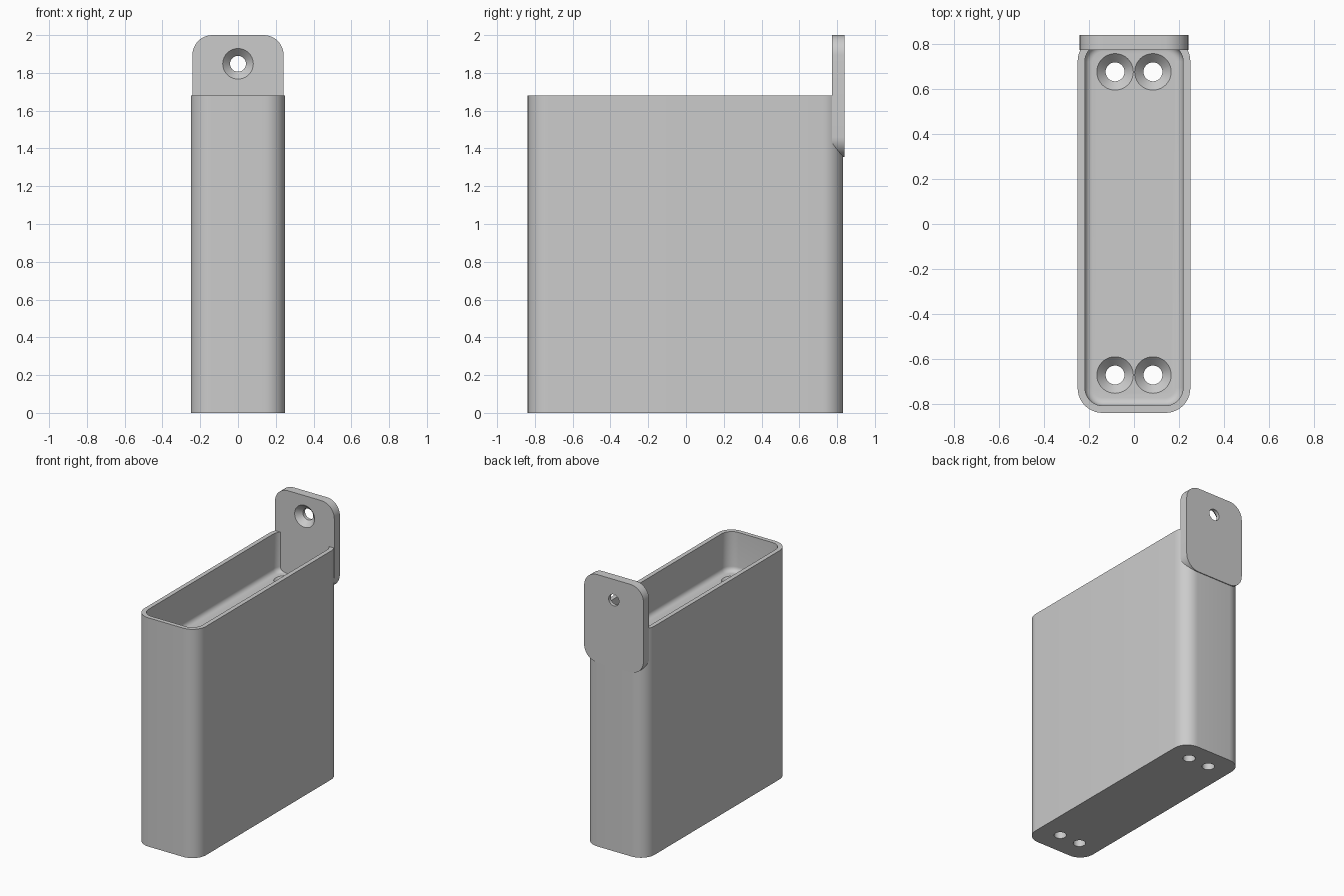
import bpy
import bmesh
from math import cos, sin, pi, radians
from mathutils import Matrix

cube = bpy.data.objects.get("Cube")
if cube:
    bpy.data.objects.remove(cube)

grey = bpy.data.materials.new("plain grey")
grey.use_nodes = True
colour = (0.6, 0.6, 0.6, 1)
grey.diffuse_color = colour
grey.node_tree.nodes["Principled BSDF"].inputs["Base Color"].default_value = colour

BODY_Y = -0.003
RIM_Z = 1.68
FLOOR_Z = 1.39
TAB_FRONT, TAB_BACK = 0.773, 0.838


def make_object(name, bm):
    bmesh.ops.recalc_face_normals(bm, faces=bm.faces)
    mesh = bpy.data.meshes.new(name)
    bm.to_mesh(mesh)
    bm.free()
    mesh.materials.append(grey)
    obj = bpy.data.objects.new(name, mesh)
    bpy.context.collection.objects.link(obj)
    return obj


def rounded_slab(name, half_w, half_h, radius, z0, z1, fillet=0, steps=10):
    """Rounded rectangle extruded along z, with an optional rounded lower edge."""
    rings = [(0, z0), (0, z1)]
    if fillet:
        arc = [k / 6 * pi / 2 for k in range(7)]
        rings = [(fillet * (1 - sin(a)), z0 + fillet * (1 - cos(a))) for a in arc] + [(0, z1)]
    bm = bmesh.new()
    loops = []
    for inset, z in rings:
        loop = []
        for quarter, (sx, sy) in enumerate([(1, 1), (-1, 1), (-1, -1), (1, -1)]):
            for k in range(steps + 1):
                a = (quarter + k / steps) * pi / 2
                r = radius - inset
                loop.append(bm.verts.new((sx * (half_w - radius) + r * cos(a),
                                          sy * (half_h - radius) + r * sin(a), z)))
        loops.append(loop)
    n = len(loops[0])
    for low, high in zip(loops, loops[1:]):
        for i in range(n):
            j = (i + 1) % n
            bm.faces.new((low[i], low[j], high[j], high[i]))
    bm.faces.new(loops[0][::-1])
    bm.faces.new(loops[-1])
    return make_object(name, bm)


def screw_cutter(name, length, matrix, wide=0.081, narrow=0.042, sink=0.04, sides=40):
    """Countersunk hole: the wide mouth is at the local origin, the shaft runs down -z."""
    over = 0.005
    profile = [(narrow, -length), (narrow, -sink), (wide, 0), (wide, over)]
    bm = bmesh.new()
    loops = [[bm.verts.new((r * cos(2 * pi * i / sides), r * sin(2 * pi * i / sides), z))
              for i in range(sides)] for r, z in profile]
    for low, high in zip(loops, loops[1:]):
        for i in range(sides):
            j = (i + 1) % sides
            bm.faces.new((low[i], low[j], high[j], high[i]))
    bm.faces.new(loops[0][::-1])
    bm.faces.new(loops[-1])
    bm.transform(matrix)
    return make_object(name, bm)


def cut(target, cutter):
    mod = target.modifiers.new("cut", 'BOOLEAN')
    mod.operation = 'DIFFERENCE'
    mod.solver = 'EXACT'
    mod.object = cutter
    bpy.context.view_layer.objects.active = target
    bpy.ops.object.modifier_apply(modifier=mod.name)
    bpy.data.objects.remove(cutter)


def smooth(obj):
    bpy.ops.object.select_all(action='DESELECT')
    obj.select_set(True)
    bpy.context.view_layer.objects.active = obj
    bpy.ops.object.shade_smooth_by_angle(angle=radians(30))


# Tall body with a recessed tray at the top
body = rounded_slab("body", 0.25, 0.835, 0.11, 0, RIM_Z)
tray = rounded_slab("tray_cutter", 0.218, 0.803, 0.08, FLOOR_Z, RIM_Z + 0.1, fillet=0.035)
for obj in (body, tray):
    obj.data.transform(Matrix.Translation((0, BODY_Y, 0)))
cut(body, tray)

# Four countersunk screw holes running down through the body
for x in (-0.084, 0.084):
    for y in (-0.67, 0.675):
        place = Matrix.Translation((x, y, FLOOR_Z))
        cut(body, screw_cutter("screw_cutter", FLOOR_Z + 0.1, place))

# Rounded mounting tab standing at the back, with one countersunk hole
upright = Matrix.Rotation(radians(90), 4, 'X')
tab = rounded_slab("mounting_tab", 0.241, 0.3225, 0.105, -TAB_BACK, -TAB_FRONT)
tab.data.transform(Matrix.Translation((0, 0, 1.6775)) @ upright)
place = Matrix.Translation((0, TAB_FRONT, 1.848)) @ upright
cut(tab, screw_cutter("screw_cutter", 0.2, place))

for obj in (body, tab):
    smooth(obj)
